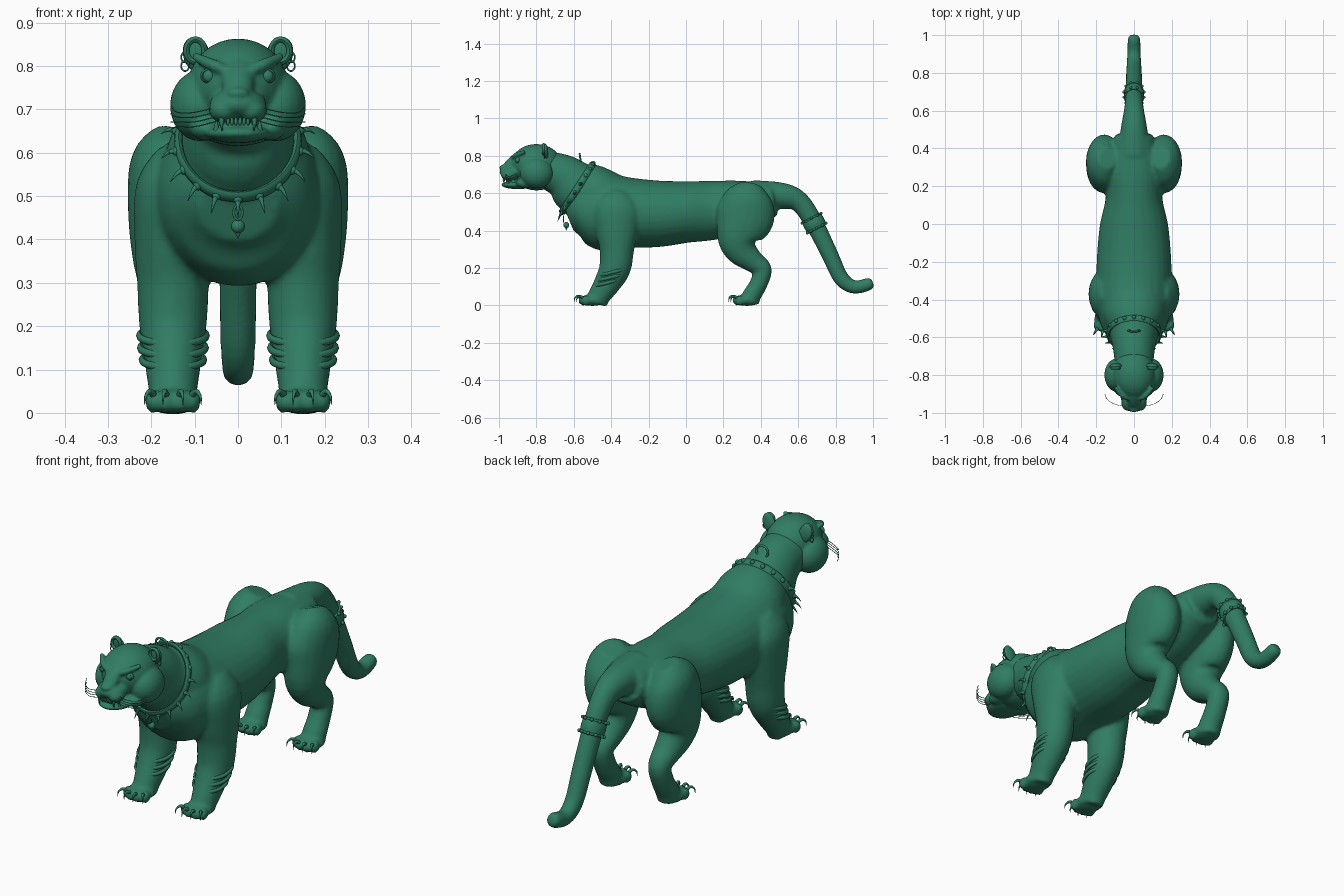
import bpy, bmesh, math
from mathutils import Vector, Matrix

cube = bpy.data.objects.get("Cube")
if cube:
    bpy.data.objects.remove(cube, do_unlink=True)

COLOUR = (0.03, 0.205, 0.128, 1)
green = bpy.data.materials.new("deep_green")
green.use_nodes = True
green.diffuse_color = COLOUR
shader = green.node_tree.nodes["Principled BSDF"]
shader.inputs["Base Color"].default_value = COLOUR
SIDES = (1, -1)


def spline(rows, steps):
    """Catmull-Rom interpolation through rows of numbers."""
    out = []
    for i in range(len(rows) - 1):
        a, b, c, d = (rows[min(max(i + k, 0), len(rows) - 1)] for k in (-1, 0, 1, 2))
        for k in range(steps):
            t = k / steps
            out.append([q + t / 2 * (r - p + t * (2 * p - 5 * q + 4 * r - s + t * (3 * (q - r) + s - p)))
                        for p, q, r, s in zip(a, b, c, d)])
    return out + [list(rows[-1])]


def skin(bm, rings, closed=False):
    """Bridge rings of vertices into a tube, with capped ends unless closed."""
    n = len(rings[0])
    pairs = list(zip(rings, rings[1:])) + ([(rings[-1], rings[0])] if closed else [])
    for a, b in pairs:
        for i in range(n):
            j = (i + 1) % n
            bm.faces.new((a[i], a[j], b[j], b[i]))
    if not closed:
        bm.faces.new(rings[0][::-1])
        bm.faces.new(rings[-1])


def limb(bm, rows, side=1, sides=20, steps=4):
    """Tube through rows of x, y, z, sideways radius, other radius."""
    path = spline(rows, steps)
    pts = [Vector((side * p[0], p[1], p[2])) for p in path]
    rings = []
    for i, p in enumerate(path):
        t = (pts[min(i + 1, len(pts) - 1)] - pts[max(i - 1, 0)]).normalized()
        x = Vector((1, 0, 0)) if abs(t.x) < 0.9 else Vector((0, 1, 0))
        x = (x - x.dot(t) * t).normalized()
        y = t.cross(x)
        angles = [math.tau * k / sides for k in range(sides)]
        rings.append([bm.verts.new(pts[i] + x * math.cos(a) * p[3] + y * math.sin(a) * p[4]) for a in angles])
    skin(bm, rings)


def thorn(bm, points, radius, side=1):
    """Tapered tube used for claws, fangs and spikes."""
    last = len(points) - 1
    limb(bm, [(*p, *[radius * (1 - 0.92 * i / last)] * 2) for i, p in enumerate(points)], side, 8)


def ball(bm, centre, size, detail=16, turn=(0, 0, 0)):
    m = Matrix.LocRotScale(Vector(centre), Matrix.Identity(3), Vector((1, 1, 1)))
    for axis, angle in zip("XYZ", turn):
        m = m @ Matrix.Rotation(angle, 4, axis)
    bmesh.ops.create_uvsphere(bm, u_segments=detail, v_segments=detail // 2, radius=1,
                              matrix=m @ Matrix.Diagonal((*size, 1)))


def hoop(bm, m, rx, ry, wide, thick, count=40):
    """Elliptical ring in the local xy plane of m."""
    rings = []
    for i in range(count):
        a = math.tau * i / count
        ring = []
        for k in range(8):
            b = math.tau * k / 8
            r = thick * math.cos(b)
            ring.append(bm.verts.new(m @ Vector(((rx + r) * math.cos(a), (ry + r) * math.sin(a), wide * math.sin(b)))))
        rings.append(ring)
    skin(bm, rings, True)


def frame(centre, tilt):
    return Matrix.Translation(centre) @ Matrix.Rotation(tilt, 4, "X")


def finish(bm, name, voxel=0, smooth=0):
    bmesh.ops.recalc_face_normals(bm, faces=bm.faces)
    mesh = bpy.data.meshes.new(name)
    bm.to_mesh(mesh)
    bm.free()
    obj = bpy.data.objects.new(name, mesh)
    bpy.context.collection.objects.link(obj)
    bpy.ops.object.select_all(action="DESELECT")
    bpy.context.view_layer.objects.active = obj
    obj.select_set(True)
    mesh.materials.append(green)
    if voxel:
        mod = obj.modifiers.new("blend", "REMESH")
        mod.mode, mod.voxel_size = "VOXEL", voxel
        relax = obj.modifiers.new("relax", "SMOOTH")
        relax.factor, relax.iterations = 0.5, smooth
        for name in ("blend", "relax"):
            bpy.ops.object.modifier_apply(modifier=name)
        bpy.ops.object.shade_smooth()
    else:
        bpy.ops.object.shade_smooth_by_angle(angle=math.radians(50))
    return obj


# Body: torso, neck, tail and legs blended into one skin
body = bmesh.new()
torso = [(-.63, .47, .09, .08), (-.57, .49, .16, .16), (-.45, .5, .195, .208), (-.3, .495, .2, .188),
         (-.15, .49, .195, .178), (0, .5, .18, .165), (.14, .508, .15, .158), (.3, .53, .15, .14), (.47, .57, .1, .09)]
neck = [(-.36, .56, .15, .13), (-.48, .59, .165, .155), (-.58, .627, .13, .147),
        (-.655, .69, .112, .118), (-.76, .73, .1, .1)]
tail = [(.36, .59, .09, .08), (.52, .585, .068, .07), (.61, .55, .052, .055), (.69, .43, .045, .05), (.77, .27, .043, .045),
        (.83, .145, .04, .042), (.9, .098, .036, .036), (.98, .115, .033, .034), (1, .12, .02, .02)]
for rows in (torso, neck, tail):
    limb(body, [(0, *r) for r in rows], sides=28)
front_leg = [(.13, -.36, .6, .05, .07), (.15, -.37, .52, .085, .13), (.152, -.37, .4, .087, .115), (.15, -.37, .3, .083, .093),
             (.15, -.38, .2, .078, .085), (.15, -.42, .12, .066, .072), (.15, -.465, .05, .056, .06), (.15, -.48, .01, .05, .06)]
hind_leg = [(.14, .35, .645, .05, .06), (.155, .335, .58, .092, .13), (.158, .315, .47, .096, .157), (.158, .28, .36, .086, .115),
            (.155, .3, .29, .072, .085), (.15, .36, .235, .06, .06), (.15, .41, .19, .05, .05),
            (.15, .385, .11, .05, .048), (.15, .35, .05, .054, .05), (.15, .34, .01, .05, .05)]
PAWS = (("front", -.5), ("hind", .325))
TOES = [(-.045, .012), (-.016, 0), (.016, 0), (.045, .012)]
for s in SIDES:
    limb(body, front_leg, s)
    limb(body, hind_leg, s)
    for _, y in PAWS:
        ball(body, (s * .15, y, .028), (.062, .07, .031))
        for dx, dy in TOES:
            ball(body, (s * (.15 + dx), y - .048 + dy, .026), (.02, .03, .028))
finish(body, "body", .01, 5)

# Head: skull, cheeks, muzzle, brows and jaw
head = bmesh.new()
ball(head, (0, -.8, .755), (.115, .135, .108), 32)
limb(head, [(0, -.84, .8, .07, .05), (0, -.91, .775, .042, .035), (0, -.96, .735, .032, .026), (0, -.982, .725, .02, .015)])
ball(head, (0, -.925, .712), (.066, .072, .036), 24)
ball(head, (0, -.9, .645), (.075, .088, .023), 24)
ball(head, (0, -.8, .675), (.105, .1, .06), 24)
ball(head, (0, -.98, .737), (.026, .018, .014))
for s in SIDES:
    ball(head, (s * .087, -.8, .708), (.07, .09, .082), 24)
    ball(head, (s * .032, -.945, .698), (.036, .046, .03))
    ball(head, (s * .075, -.86, .655), (.035, .05, .027))
    limb(head, [(.022, -.925, .787, .012, .012), (.06, -.91, .803, .014, .014), (.1, -.865, .822, .01, .01)], s, 10)
finish(head, "head", .006, 4)

# Ears with rolled rims, and rings through them
for s, name in zip(SIDES, ("left", "right")):
    ear = bmesh.new()
    ball(ear, (s * .095, -.75, .825), (.031, .013, .043), 20, (.1, s * .35, 0))
    m = frame((s * .098, -.762, .835), math.pi / 2)
    hoop(ear, m, .021, .026, .008, .007, 24)
    finish(ear, name + "_ear")
    rings = bmesh.new()
    for z in (.8, .82):
        hoop(rings, frame((s * .122, -.757, z), math.pi / 2), .009, .012, .002, .002, 16)
    finish(rings, name + "_earrings")

    eye = bmesh.new()
    ball(eye, (s * .066, -.899, .777), (.017, .015, .017), 20)
    hoop(eye, frame((s * .066, -.9, .777), math.pi / 2), .017, .014, .008, .004, 24)
    finish(eye, name + "_eye")

    # Whiskers sweep out and round the cheek
    whiskers = bmesh.new()
    for k in range(4):
        z = .705 - k * .011
        path = [(.05, -.965, z), (.1, -.955, z - .012), (.14, -.93, z - .012), (.155, -.9, z + .004 - k * .008)]
        limb(whiskers, [(*p, .0014, .0014) for p in path], s, 5)
    finish(whiskers, name + "_whiskers")

# Fangs and small front teeth
teeth = bmesh.new()
for s in SIDES:
    thorn(teeth, [(.037, -.968, .69), (.038, -.975, .668), (.036, -.97, .648)], .009, s)
    thorn(teeth, [(.05, -.95, .65), (.05, -.953, .667), (.049, -.95, .68)], .007, s)
    for k in range(3):
        ball(teeth, (s * (.005 + k * .009), -.972, .672), (.0045, .004, .01), 8)
finish(teeth, "teeth")

# Curved claws on every paw
for s, name in zip(SIDES, ("left", "right")):
    for pair, y in PAWS:
        claws = bmesh.new()
        for dx, dy in TOES:
            x, front = .15 + dx, y - .065 + dy
            thorn(claws, [(x, front, .042), (x + dx * .2, front - .016, .05),
                          (x + dx * .4, front - .03, .038), (x + dx * .45, front - .032, .018)], .0085, s)
        finish(claws, f"{pair}_{name}_claws")

# Ankle bangles on the front legs
for s, name in zip(SIDES, ("left", "right")):
    bangles = bmesh.new()
    for y, z, r in ((-.39, .178, .077), (-.402, .15, .075), (-.418, .122, .071)):
        hoop(bangles, frame((s * .15, y, z), .25), r, r + .002, .009, .008)
    finish(bangles, name + "_bangles")

# Collar with hanging spikes, upper studs, pendant and leash loop
collar = bmesh.new()
m = frame((0, -.58, .627), 1)
hoop(collar, m, .137, .153, .019, .01, 56)
finish(collar, "collar")
spikes = bmesh.new()
studs = bmesh.new()
for k in range(18):
    a = math.tau * k / 18 - math.pi / 2
    ray = Vector((math.cos(a), math.sin(a), 0))
    base = Vector((.144 * ray.x, .16 * ray.y, 0))
    if ray.y < .2:
        thorn(spikes, [m @ base, m @ (base + ray * .018), m @ (base + ray * .036) - Vector((0, 0, .012))], .0085)
        ball(spikes, m @ base, (.011, .011, .011), 10)
    else:
        ball(studs, m @ base, (.011, .011, .011), 12)
finish(spikes, "collar_spikes")
finish(studs, "collar_studs")
pendant = bmesh.new()
hoop(pendant, frame((0, -.655, .462), math.pi / 2), .01, .016, .003, .003, 20)
ball(pendant, (0, -.64, .43), (.016, .016, .016))
thorn(pendant, [(0, -.64, .422), (0, -.64, .41), (0, -.64, .402)], .008)
finish(pendant, "pendant")
loop = bmesh.new()
hoop(loop, frame((0, -.565, .785), math.pi / 2 + .15), .03, .026, .005, .005, 28)
finish(loop, "leash_loop")

# Tail band edged with studs
band = bmesh.new()
m = frame((0, .685, .44), .48)
hoop(band, m, .046, .052, .036, .007)
for z in (-.03, .03):
    hoop(band, m @ Matrix.Translation((0, 0, z)), .047, .053, .006, .006)
    for k in range(10):
        a = math.tau * k / 10
        ball(band, m @ Vector((.054 * math.cos(a), .06 * math.sin(a), z)), (.008, .008, .008), 10)
finish(band, "tail_band")
